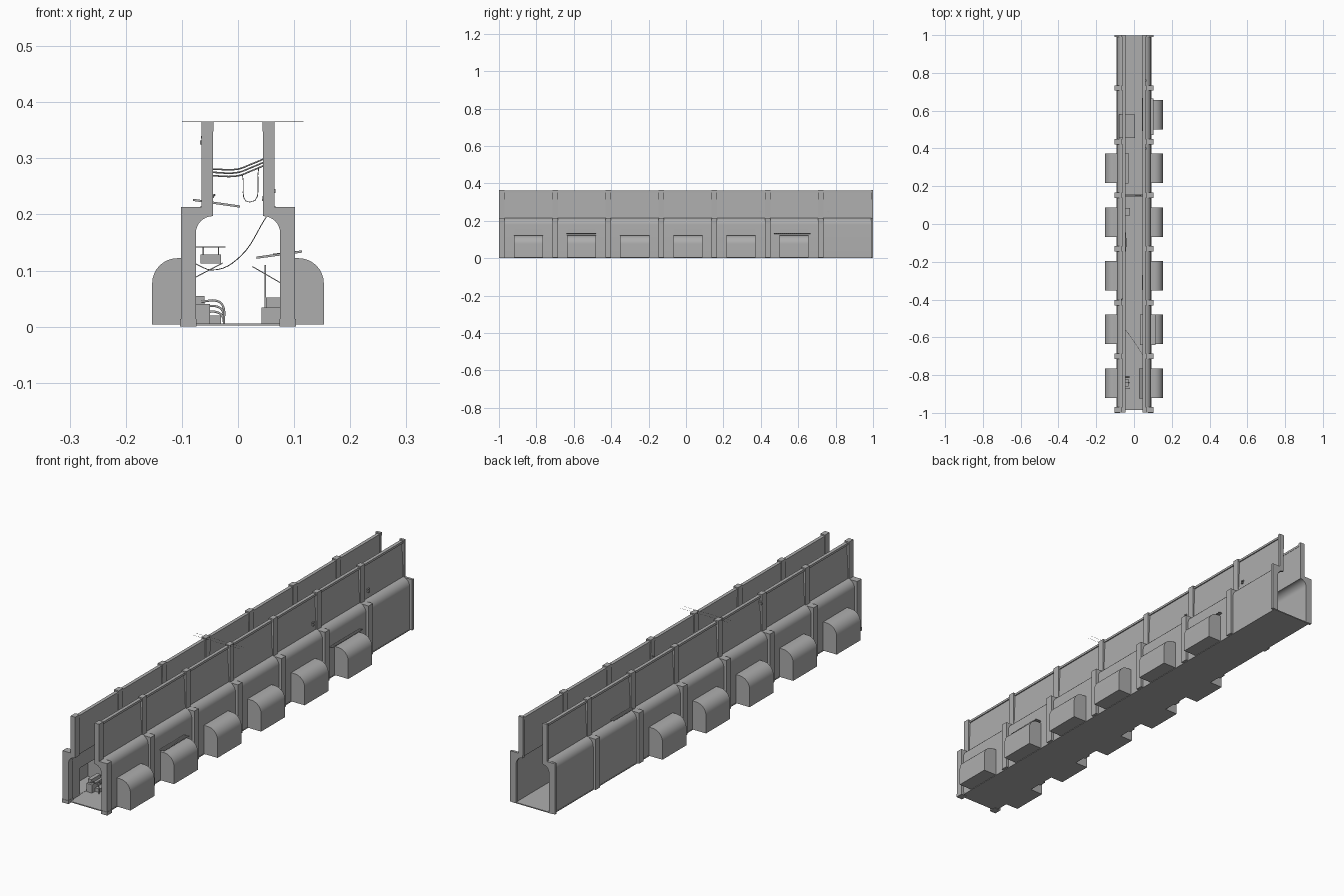
import bpy, bmesh, math
from mathutils import Vector

cube = bpy.data.objects.get("Cube")
if cube:
    bpy.data.objects.remove(cube)

grey = bpy.data.materials.new("concrete grey")
grey.use_nodes = True
grey.diffuse_color = (0.42, 0.42, 0.42, 1)
grey.node_tree.nodes["Principled BSDF"].inputs["Base Color"].default_value = (0.42, 0.42, 0.42, 1)


def finish(name, bm, smooth=True):
    bmesh.ops.recalc_face_normals(bm, faces=bm.faces)
    mesh = bpy.data.meshes.new(name)
    bm.to_mesh(mesh)
    bm.free()
    obj = bpy.data.objects.new(name, mesh)
    bpy.context.collection.objects.link(obj)
    mesh.materials.append(grey)
    if smooth:
        bpy.context.view_layer.objects.active = obj
        obj.select_set(True)
        bpy.ops.object.shade_smooth_by_angle(angle=math.radians(30))
        obj.select_set(False)
    return obj


def extrude(bm, profile, y0, y1, side=1):
    """Sweep an (x, z) outline along y; side -1 mirrors it."""
    face = bm.faces.new([bm.verts.new((side * x, y0, z)) for x, z in profile])
    new = bmesh.ops.extrude_face_region(bm, geom=[face])["geom"]
    # extrude_face_region keeps the first face, which closes the start
    for v in new:
        if isinstance(v, bmesh.types.BMVert):
            v.co.y = y1


def box(bm, x0, x1, y0, y1, z0, z1):
    extrude(bm, [(x0, z0), (x1, z0), (x1, z1), (x0, z1)], y0, y1)


def arc(cx, cz, r, a0, a1, n=8):
    return [(cx + r * math.cos(math.radians(a0 + (a1 - a0) * i / n)),
             cz + r * math.sin(math.radians(a0 + (a1 - a0) * i / n))) for i in range(n + 1)]


def cable(name, points, radius):
    curve = bpy.data.curves.new(name, "CURVE")
    curve.dimensions = "3D"
    curve.bevel_depth = radius
    curve.bevel_resolution = 1
    curve.resolution_u = 6
    curve.use_fill_caps = True
    spline = curve.splines.new("BEZIER")
    spline.bezier_points.add(len(points) - 1)
    for p, co in zip(spline.bezier_points, points):
        p.co = co
        p.handle_left_type = p.handle_right_type = "AUTO"
    curve.materials.append(grey)
    bpy.context.collection.objects.link(bpy.data.objects.new(name, curve))


BASE, PITCH = 0.004, 0.284
pillars = [-0.984 + PITCH * i for i in range(8)]
pillar_shape = [(0.102, BASE), (0.102, 0.213), (0.065, 0.213), (0.065, 0.366), (0.044, 0.366)]
pillar_shape += arc(0.045, 0.167, 0.03, 90, 0) + [(0.075, BASE)]

wall_outer = [(0.055, 0.36)] + arc(0.055, 0.18, 0.036, 80, 0)
wall_inner = arc(0.048, 0.17, 0.03, 0, 90) + [(0.047, 0.36)]
ALCOVE_TOP, ALCOVE_HALF = 0.122, 0.078


def wall_shape(bottom):
    return wall_outer + [(0.091, bottom), (0.078, bottom)] + wall_inner


alcove_shape = [(0.08, BASE), (0.153, BASE)] + arc(0.108, 0.077, 0.045, 0, 90) + [(0.08, ALCOVE_TOP)]
alcove_inside = [(0.08, ALCOVE_TOP - 0.005)] + arc(0.108, 0.077, 0.04, 90, 0) + [(0.148, BASE + 0.003), (0.08, BASE + 0.003)]

for side, label, alcove_count in ((1, "left", 6), (-1, "right", 5)):
    # Pillars
    bm = bmesh.new()
    for y in pillars:
        extrude(bm, pillar_shape, max(y - 0.0145, -1), min(y + 0.0145, 1), side)
    finish(label + "_pillars", bm)

    # Curved wall bays, left open where an alcove joins, with a top rail
    walls, rails, alcoves = bmesh.new(), bmesh.new(), bmesh.new()
    for i in range(7):
        y0, y1 = pillars[i] + 0.013, min(pillars[i + 1] - 0.013, 0.992)
        mid = pillars[i] + PITCH / 2
        xs = sorted((side * 0.046, side * 0.06))
        box(rails, *xs, y0, y1, 0.352, 0.361)
        if i >= alcove_count:
            extrude(walls, wall_shape(BASE), y0, y1, side)
            continue
        a0, a1 = mid - ALCOVE_HALF, mid + ALCOVE_HALF
        extrude(walls, wall_shape(BASE), y0, a0 + 0.003, side)
        extrude(walls, wall_shape(ALCOVE_TOP - 0.005), a0 + 0.003, a1 - 0.003, side)
        extrude(walls, wall_shape(BASE), a1 - 0.003, y1, side)
        # Alcove shell with end walls
        extrude(alcoves, alcove_shape + alcove_inside, a0, a1, side)
        extrude(alcoves, alcove_shape, a0, a0 + 0.004, side)
        extrude(alcoves, alcove_shape, a1 - 0.004, a1, side)
    finish(label + "_walls", walls)
    finish(label + "_top_rails", rails)
    finish(label + "_alcoves", alcoves)

# Floor and the small feet below the front pillars
bm = bmesh.new()
box(bm, -0.092, 0.092, -0.985, 0.998, 0.002, 0.006)
finish("floor", bm, False)
bm = bmesh.new()
for s in (1, -1):
    xs = sorted((s * 0.074, s * 0.103))
    box(bm, *xs, -1, -0.968, 0, 0.014)
finish("front_feet", bm, False)


def awning(name, start, end, y0, y1, ribs):
    """Sloping sheet between two (x, z) points, with raised ribs."""
    (xa, za), (xb, zb) = start, end
    bm = bmesh.new()
    extrude(bm, [(xa, za), (xb, zb), (xb, zb + 0.002), (xa, za + 0.002)], y0, y1)
    step = (y1 - y0) / max(ribs, 1)
    for i in range(ribs):
        y = y0 + step * i
        extrude(bm, [(xa, za), (xb, zb), (xb, zb + 0.004), (xa, za + 0.004)], y, y + step / 2)
    finish(name, bm, False)


awning("upper_awning", (-0.08, 0.224), (0.004, 0.212), 0.455, 0.58, 14)
awning("front_alcove_awning", (0.033, 0.121), (0.114, 0.132), -0.64, -0.48, 16)
awning("back_alcove_awning", (0.062, 0.126), (0.104, 0.131), 0.47, 0.665, 18)
awning("left_inner_awning", (-0.076, 0.087), (-0.028, 0.112), 0.215, 0.375, 0)
awning("right_inner_awning", (0.026, 0.106), (0.076, 0.077), -0.925, -0.765, 0)

# Hanging lamp box
bm = bmesh.new()
box(bm, -0.078, -0.022, 0.045, 0.085, 0.141, 0.143)
box(bm, -0.067, -0.03, 0.05, 0.08, 0.113, 0.129)
for x in (-0.062, -0.035):
    box(bm, x - 0.001, x + 0.001, 0.064, 0.066, 0.129, 0.142)
finish("hanging_lamp", bm, False)

# Machines against the walls, with pipework
bm = bmesh.new()
box(bm, -0.076, -0.05, -0.88, -0.79, 0.006, 0.04)
box(bm, -0.076, -0.06, -0.87, -0.81, 0.04, 0.055)
box(bm, -0.05, -0.03, -0.86, -0.82, 0.006, 0.02)
finish("right_machine", bm, False)
for i, y in enumerate((-0.87, -0.84, -0.81)):
    z = 0.045 - 0.01 * i
    cable("machine_pipe", [(-0.065, y, z), (-0.035, y, z), (-0.027, y, z - 0.008), (-0.025, y, 0.006)], 0.0022)
bm = bmesh.new()
box(bm, 0.042, 0.076, -0.35, -0.27, 0.006, 0.034)
box(bm, 0.05, 0.076, -0.34, -0.28, 0.034, 0.052)
box(bm, 0.047, 0.05, -0.312, -0.309, 0.034, 0.11)
finish("left_machine", bm, False)

# Pipes and cables across the passage
for i in range(3):
    z, y = 0.269 + 0.006 * i, 0.147 + 0.005 * i
    cable("cross_pipe", [(-0.047, y, z), (0, y, z), (0.022, y, z + 0.008), (0.046, y, z + 0.018)], 0.0016)
cable("looped_cable", [(0.008, 0.15, 0.27), (0.021, 0.15, 0.222), (0.037, 0.15, 0.283)], 0.0008)
cable("hanging_cable", [(-0.076, -0.52, 0.112), (-0.045, -0.56, 0.101), (0.005, -0.63, 0.126), (0.05, -0.7, 0.195)], 0.0008)
cable("wall_cable", [(0.046, 0.4, 0.24), (0.044, 0.58, 0.225), (0.046, 0.76, 0.24)], 0.001)
cable("right_wall_pipe", [(-0.046, -0.15, 0.23), (-0.042, -0.1, 0.235), (-0.046, -0.04, 0.23)], 0.002)
for y in (-0.15, -0.13):
    cable("top_wire", [(-0.1, y, 0.3655), (0.117, y, 0.3655)], 0.0004)

# Small wall lamps
bm = bmesh.new()
for x, y, z in ((0.06, 0.4, 0.247), (0.06, 0.76, 0.247), (-0.061, -0.4, 0.334)):
    box(bm, x - 0.007, x + 0.007, y - 0.004, y + 0.004, z - 0.009, z - 0.002)
    box(bm, x - 0.005, x + 0.005, y - 0.006, y + 0.006, z + 0.001, z + 0.006)
finish("wall_lamps", bm, False)
